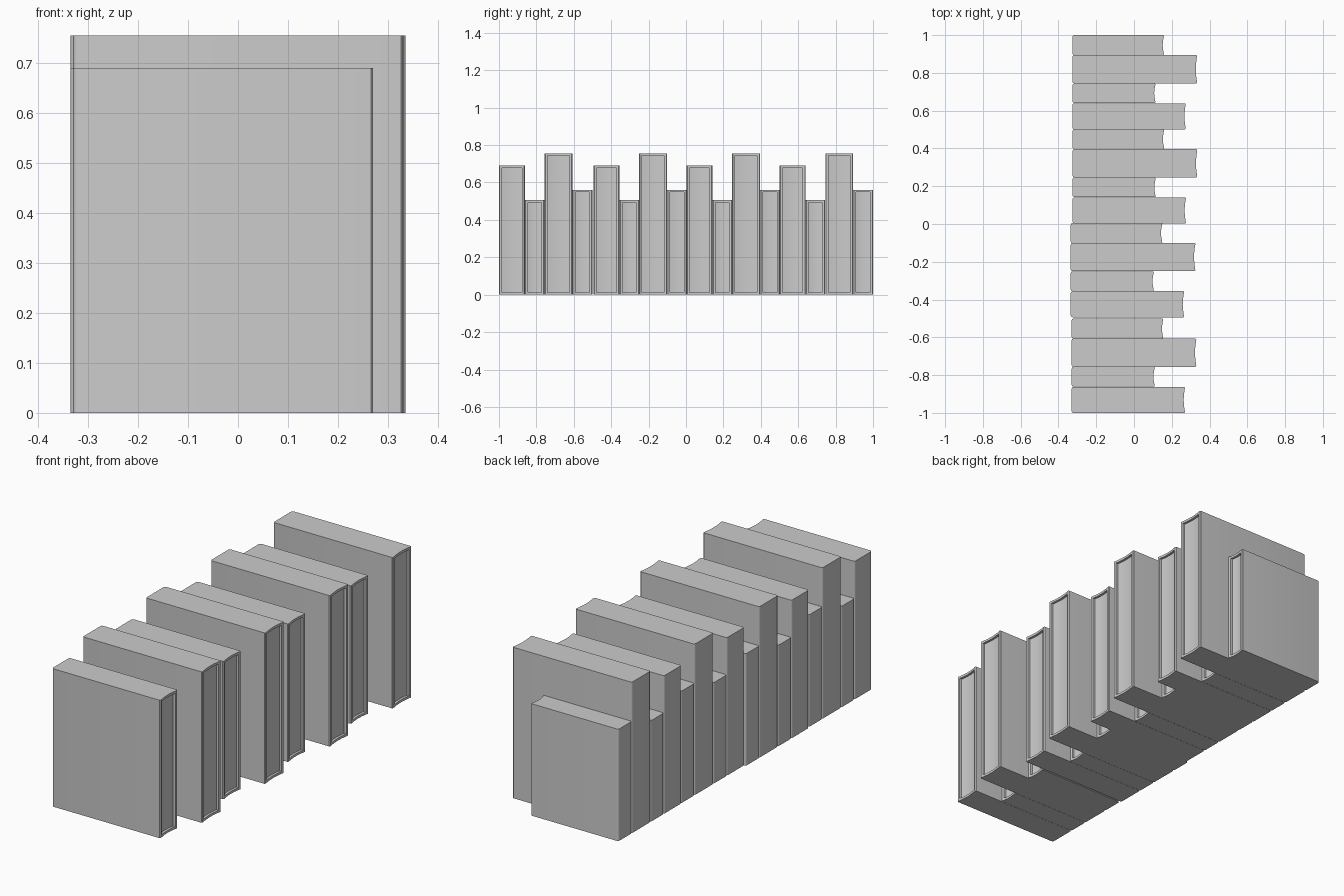
import bpy, bmesh, math

if "Cube" in bpy.data.objects:
    bpy.data.objects.remove(bpy.data.objects["Cube"], do_unlink=True)

# One plain grey for every book
grey = bpy.data.materials.new("plain_grey")
grey.use_nodes = True
grey.diffuse_color = (0.6, 0.6, 0.6, 1)
grey.node_tree.nodes["Principled BSDF"].inputs["Base Color"].default_value = (0.6, 0.6, 0.6, 1)

ROUND = 0.01      # spine corner radius
HOLLOW = 0.007    # depth of the curved fore edge
STEPS = 6


def arc(cx, cy, r, start, end, n=4):
    """Points along a circular arc, angles in degrees."""
    angles = [math.radians(start + (end - start) * i / n) for i in range(n + 1)]
    return [(cx + r * math.cos(a), cy + r * math.sin(a)) for a in angles]


def make_book(name, x0, x1, y0, y1, height):
    """Rounded spine at -x, hollow fore edge with recessed pages at +x."""
    thick = y1 - y0
    fore = []
    for i in range(STEPS + 1):
        t = i / STEPS
        fore.append((x1 - HOLLOW * math.sin(math.pi * t), y0 + 0.004 + (thick - 0.008) * t))
    outline = [(x1 - 0.004, y0)] + fore + [(x1 - 0.004, y1)]
    outline += arc(x0 + ROUND, y1 - ROUND, ROUND, 90, 180)
    outline += arc(x0 + ROUND, y0 + ROUND, ROUND, 180, 270)

    bm = bmesh.new()
    base = bm.faces.new([bm.verts.new((x, y, 0)) for x, y in outline])
    top = bmesh.ops.extrude_face_region(bm, geom=[base])
    verts = [g for g in top["geom"] if isinstance(g, bmesh.types.BMVert)]
    bmesh.ops.translate(bm, vec=(0, 0, height), verts=verts)
    bmesh.ops.recalc_face_normals(bm, faces=bm.faces)

    # Sink the page block between the covers
    pages = [f for f in bm.faces
             if abs(f.normal.z) < 0.1 and f.normal.x > 0.8
             and y0 + 0.004 < f.calc_center_median().y < y1 - 0.004]
    bmesh.ops.inset_region(bm, faces=pages, thickness=0.012, use_even_offset=True)
    moved = {v for f in pages for v in f.verts}
    border = {e for f in pages for e in f.edges if sum(g in pages for g in e.link_faces) == 1}
    result = bmesh.ops.extrude_face_region(bm, geom=pages)
    bmesh.ops.delete(bm, geom=pages, context="FACES")
    sunk = [g for g in result["geom"] if isinstance(g, bmesh.types.BMVert)]
    bmesh.ops.translate(bm, vec=(-0.012, 0, 0), verts=sunk)
    bmesh.ops.recalc_face_normals(bm, faces=bm.faces)

    mesh = bpy.data.meshes.new(name)
    bm.to_mesh(mesh)
    bm.free()
    mesh.materials.append(grey)
    book = bpy.data.objects.new(name, mesh)
    bpy.context.collection.objects.link(book)
    bpy.ops.object.select_all(action="DESELECT")
    book.select_set(True)
    bpy.context.view_layer.objects.active = book
    bpy.ops.object.shade_smooth_by_angle(angle=math.radians(30))


# Four book sizes: name, y start, y end, width, height
sizes = [
    ("wide_book", 0.0, 0.138, 0.6, 0.69),
    ("small_book", 0.139, 0.243, 0.44, 0.505),
    ("tall_book", 0.244, 0.393, 0.66, 0.755),
    ("narrow_book", 0.393, 0.499, 0.485, 0.56),
]

# Four repeats of the set: y start, spine position
groups = [(-1.0, -0.33), (-0.494, -0.335), (0.003, -0.325), (0.501, -0.326)]

for g, (y, spine) in enumerate(groups, 1):
    for name, a, b, width, height in sizes:
        make_book(f"{name}_{g}", spine, spine + width, y + a, y + b, height)
